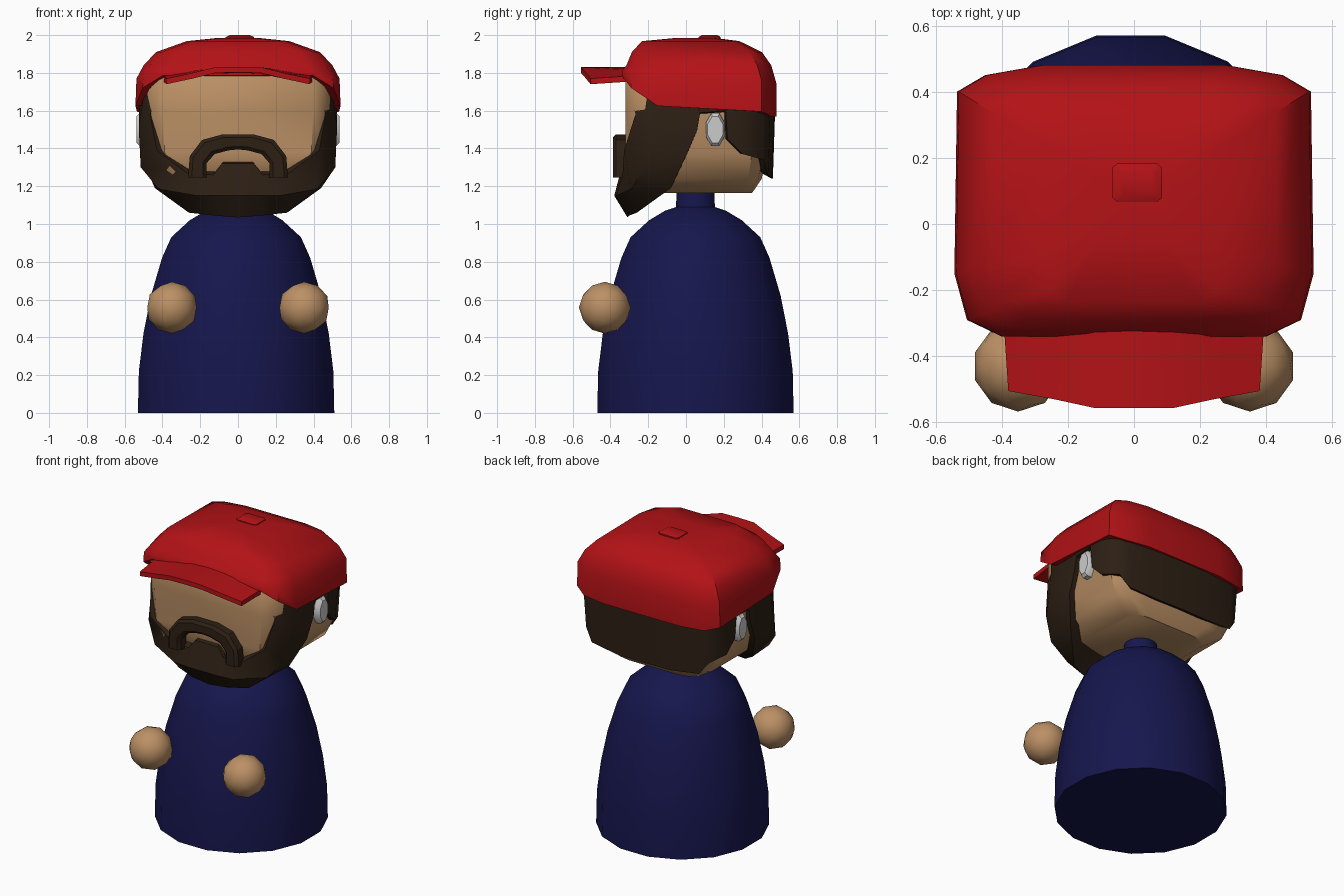
import bpy, bmesh, math
from mathutils import Vector

if "Cube" in bpy.data.objects:
    bpy.data.objects.remove(bpy.data.objects["Cube"])


def material(name, rgb):
    m = bpy.data.materials.new(name)
    m.diffuse_color = (*rgb, 1)
    m.use_nodes = True
    m.node_tree.nodes["Principled BSDF"].inputs["Base Color"].default_value = m.diffuse_color
    return m


RED = material("red", (0.45, 0.006, 0.008))
NAVY = material("navy", (0.008, 0.008, 0.075))
SKIN = material("skin", (0.50, 0.28, 0.13))
BROWN = material("brown", (0.026, 0.014, 0.007))


def finish(bm, name, mat, angle=40):
    bmesh.ops.recalc_face_normals(bm, faces=bm.faces)
    me = bpy.data.meshes.new(name)
    bm.to_mesh(me)
    bm.free()
    ob = bpy.data.objects.new(name, me)
    bpy.context.collection.objects.link(ob)
    if mat:
        me.materials.append(mat)
    me.shade_smooth()
    me.set_sharp_from_angle(angle=math.radians(angle))
    return ob


def loft(name, rings, mat, angle=40):
    """Skin closed rings of points into a capped solid."""
    bm = bmesh.new()
    vs = [[bm.verts.new(p) for p in r] for r in rings]
    n = len(vs[0])
    for a, b in zip(vs, vs[1:]):
        for i in range(n):
            j = (i + 1) % n
            bm.faces.new((a[i], a[j], b[j], b[i]))
    bm.faces.new(vs[0])
    bm.faces.new(vs[-1])
    return finish(bm, name, mat, angle)


def mirrored(sections):
    """Sections run from the right end to x = 0; add the left half."""
    return sections + [[(-p[0], p[1], p[2]) for p in s] for s in sections[-2::-1]]


def ring(half, sx, back, front, zs, cy):
    """Full ring from half an outline, scaled about (0, cy)."""
    zs = zs if isinstance(zs, list) else [zs] * len(half)
    pts = [(x * sx, cy + (y - cy) * (back if y > cy else front), z)
           for (x, y), z in zip(half, zs)]
    return pts + [(-x, y, z) for x, y, z in reversed(pts)]


def inward(p, t):
    return tuple(Vector(p).lerp(Vector((0, 0.05, 1.45)), t))


# Body and neck: sixteen-sided dome
profile = [(.53, 0), (.525, .22), (.50, .42), (.46, .62), (.40, .82), (.35, .93),
           (.25, 1.02), (.165, 1.07), (.105, 1.09), (.10, 1.2)]
loft("body", [[(-.01 + r * math.cos((k + .5) * math.pi / 8),
                .05 + r * math.sin((k + .5) * math.pi / 8), z) for k in range(16)]
              for r, z in profile], NAVY)

# Hands
for side, label in ((-1, "left"), (1, "right")):
    bm = bmesh.new()
    bmesh.ops.create_icosphere(bm, subdivisions=2, radius=.137)
    bmesh.ops.translate(bm, verts=bm.verts, vec=(.35 * side, -.43, .557))
    finish(bm, label + "_hand", SKIN)

# Head
half = [(.30, .44), (.43, .42), (.50, .36), (.50, -.18), (.46, -.27), (.40, -.32)]
loft("head", [ring(half, sx, b, f, z, .05) for sx, b, f, z in (
    (.6, .77, .8, 1.165), (.84, .9, .95, 1.24), (.97, .97, 1, 1.38),
    (1, 1, 1, 1.6), (1, 1, 1, 1.76), (.8, .8, .85, 1.88))], SKIN)

# Ears: thin octagonal discs
for side, label in ((-1, "left"), (1, "right")):
    loft(label + "_ear", [[(side * x, .155 + s * .054 * math.cos((k + .5) * math.pi / 4),
                            1.5 + s * .095 * math.sin((k + .5) * math.pi / 4))
                           for k in range(8)]
                          for x, s in ((.47, 1), (.52, 1), (.537, .8))], None)

# Beard: face edge, front ridge and back edge at each section
face_edge = [(.41, -.30, 1.76), (.465, -.268, 1.58), (.43, -.328, 1.39), (.27, -.335, 1.27),
             (.13, -.34, 1.26), (.085, -.335, 1.32), (0, -.335, 1.32)]
ridge = [(.49, -.2, 1.74), (.525, -.17, 1.52), (.515, -.22, 1.30), (.42, -.29, 1.185),
         (.22, -.37, 1.15), (.11, -.38, 1.15), (0, -.38, 1.15)]
back_edge = [(.52, .09, 1.68), (.525, .06, 1.50), (.515, 0, 1.36), (.44, -.08, 1.19),
             (.26, -.26, 1.06), (.13, -.30, 1.045), (0, -.31, 1.035)]
loft("beard", mirrored([[a, b, c, inward(c, .3), inward(a, .2)]
                        for a, b, c in zip(face_edge, ridge, back_edge)]), BROWN)

# Back hair: wraps from above one ear round to the other
low = [(.525, .07, 1.59), (.525, .21, 1.60), (.52, .22, 1.45), (.515, .30, 1.37),
       (.46, .41, 1.34), (.40, .435, 1.26), (.20, .455, 1.24), (0, .46, 1.24)]
top = [(.525, .05), (.525, .21), (.525, .23), (.525, .33),
       (.48, .42), (.41, .45), (.20, .47), (0, .475)]
loft("back_hair", mirrored([[p, (*q, 1.70), inward((*q, 1.70), .15), inward(p, .12)]
                            for p, q in zip(low, top)]), BROWN)

# Moustache: arch
outer = [(.265, 1.245), (.255, 1.36), (.19, 1.445), (.08, 1.475), (0, 1.475)]
inner = [(.165, 1.245), (.168, 1.32), (.125, 1.37), (.05, 1.39), (0, 1.395)]
sections = []
for (ox, oz), (ix, iz) in zip(outer, inner):
    at = lambda t, y: (ox + (ix - ox) * t, y, oz + (iz - oz) * t)
    sections.append([at(0, -.315), at(0, -.37), at(.2, -.387),
                     at(.8, -.387), at(1, -.37), at(1, -.315)])
loft("moustache", mirrored(sections), BROWN, 30)

# Cap crown
half = [(.28, .48), (.45, .45), (.535, .40), (.543, -.15), (.505, -.29), (.40, -.34)]
rim = [1.57, 1.57, 1.595, 1.625, 1.72, 1.785]
mid = [1.74, 1.74, 1.76, 1.77, 1.79, 1.81]
loft("cap_crown", [ring(half, *r, .07) for r in (
    (.93, .93, .93, rim), (1, 1, 1, rim), (.99, 1, 1, mid), (.92, .93, .94, 1.84),
    (.80, .81, .87, 1.91), (.50, .52, .74, 1.968), (.2, .2, .3, 1.985))], RED)

# Cap brim: arched plate
sections = []
for x, y, z, xi, zi in ((.38, -.505, 1.77, .395, 1.785), (.24, -.53, 1.80, .22, 1.815),
                        (.12, -.556, 1.83, .12, 1.825), (0, -.556, 1.832, 0, 1.83)):
    sections.append([(xi, -.28, zi), (x, y, z), (x, y, z - .03), (xi, -.28, zi - .03)])
loft("cap_brim", mirrored(sections), RED, 30)

# Cap button
loft("cap_button", [[(.01 + sx * s * .075, .125 + sy * s * .058, z)
                     for sx, sy in ((1, .8), (.8, 1), (-.8, 1), (-1, .8),
                                    (-1, -.8), (-.8, -1), (.8, -1), (1, -.8))]
                    for s, z in ((1, 1.96), (1, 1.99), (.7, 2.0))], RED)
